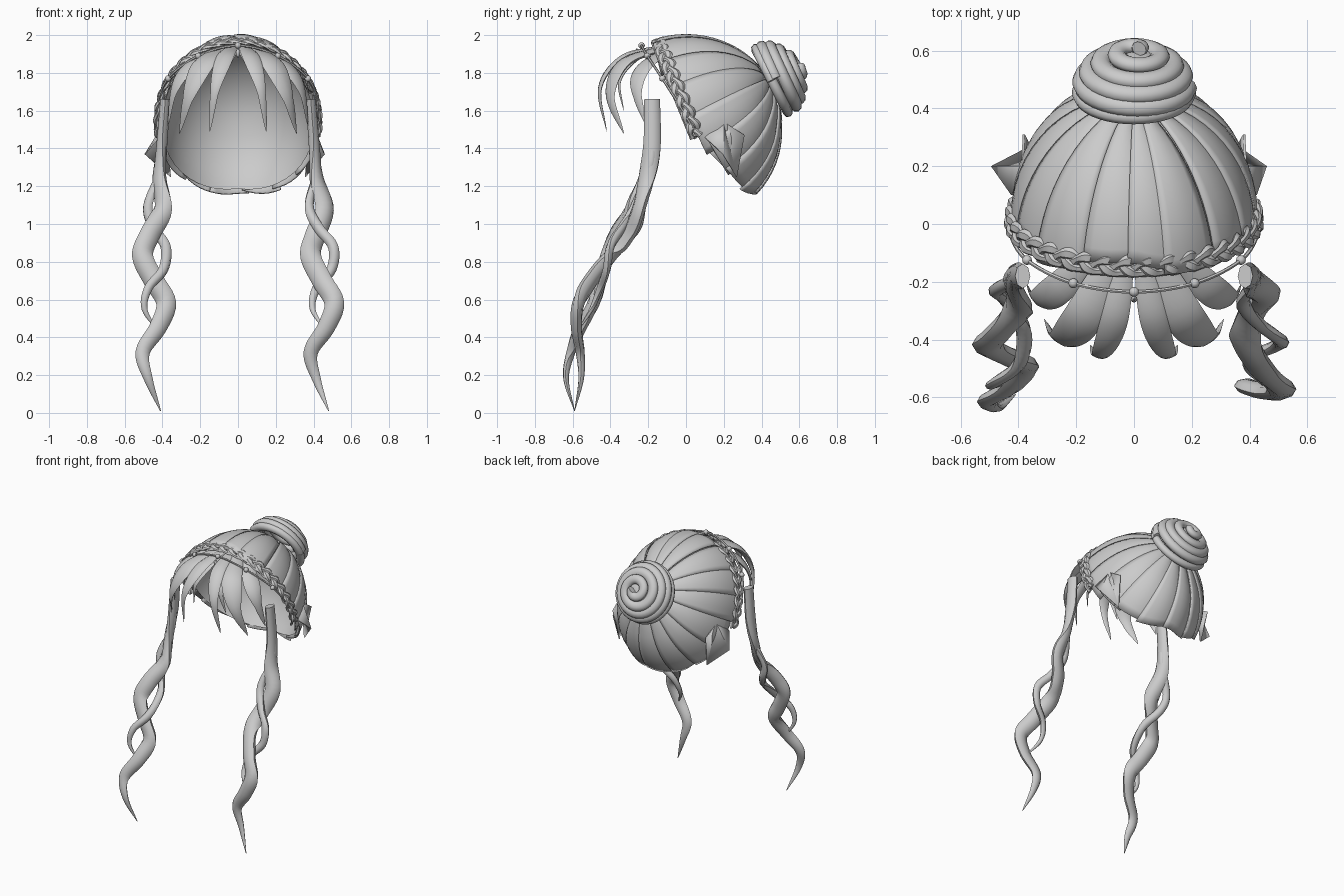
import bpy, bmesh, random
from math import sin, cos, pi, radians
from mathutils import Vector

random.seed(4)
cube = bpy.data.objects.get("Cube")
if cube:
    bpy.data.objects.remove(cube)

grey = bpy.data.materials.new("hair_grey")
grey.use_nodes = True
grey.diffuse_color = (0.6, 0.6, 0.6, 1)
grey.node_tree.nodes["Principled BSDF"].inputs["Base Color"].default_value = (0.6, 0.6, 0.6, 1)


def finish(name, bm, angle=45):
    mesh = bpy.data.meshes.new(name)
    bmesh.ops.recalc_face_normals(bm, faces=bm.faces)
    bm.to_mesh(mesh)
    bm.free()
    obj = bpy.data.objects.new(name, mesh)
    bpy.context.collection.objects.link(obj)
    mesh.materials.append(grey)
    bpy.ops.object.select_all(action='DESELECT')
    obj.select_set(True)
    bpy.context.view_layer.objects.active = obj
    bpy.ops.object.shade_smooth_by_angle(angle=radians(angle))
    return obj


def grid(bm, rows):
    """Skin a list of equal-length point rows."""
    v = [[bm.verts.new(p) for p in row] for row in rows]
    for a, b in zip(v, v[1:]):
        for j in range(len(a) - 1):
            bm.faces.new((a[j], a[j + 1], b[j + 1], b[j]))


def spline(pts, steps):
    """Catmull-Rom samples through the points."""
    p = [Vector(q) for q in pts]
    p = [2 * p[0] - p[1]] + p + [2 * p[-1] - p[-2]]
    out = []
    for a, b, c, d in zip(p, p[1:], p[2:], p[3:]):
        for k in range(steps):
            t = k / steps
            out.append(0.5 * (2 * b + (c - a) * t + (2 * a - 5 * b + 4 * c - d) * t * t
                              + (3 * b - a - 3 * c + d) * t ** 3))
    return out + [p[-2]]


def sweep(bm, path, width, thick, facing, sides=8):
    """Sweep an oval along a path; width is a function of 0..1."""
    rings, n = [], len(path) - 1
    for i, p in enumerate(path):
        tan = (path[min(i + 1, n)] - path[max(i - 1, 0)]).normalized()
        side = tan.cross(facing(p)).normalized()
        up = side.cross(tan)
        w = width(i / n)
        rings.append([bm.verts.new(p + side * w * cos(2 * pi * k / sides)
                                   + up * w * thick * sin(2 * pi * k / sides)) for k in range(sides)])
    for a, b in zip(rings, rings[1:]):
        for k in range(sides):
            m = (k + 1) % sides
            bm.faces.new((a[k], a[m], b[m], b[k]))
    bm.faces.new(rings[0])
    bm.faces.new(rings[-1])


# Hair cap: combed panels radiating from the bun
CENTRE = Vector((0, 0, 1.53))
POLE = Vector((0, 0.87, 0.5))
CROWN = Vector((0, -0.5, 0.87))


def cap_point(phi, theta, scale):
    d = POLE * cos(theta) + (Vector((cos(phi), 0, 0)) + CROWN * sin(phi)) * sin(theta)
    scale *= 1 + 0.1 * max(0, -sin(phi)) * max(0, theta - 0.6)
    return CENTRE + Vector((d.x * 0.412, d.y * 0.49, d.z * 0.458)) * scale


def cap_limit(phi):
    return radians(77 + 10 * abs(cos(phi)))


bm = bmesh.new()
grid(bm, [[cap_point(2 * pi * j / 48, cap_limit(2 * pi * j / 48) * 0.98 * i / 12, 0.975)
           for j in range(49)] for i in range(13)])
bmesh.ops.remove_doubles(bm, verts=bm.verts, dist=0.0005)
finish("cap_lining", bm)

PANELS = 16
bm = bmesh.new()
for n in range(PANELS):
    start = 2 * pi * (n + random.uniform(-0.15, 0.15)) / PANELS
    span = 2 * pi / PANELS * 1.22
    trim = random.uniform(-0.06, 0.03)
    slant = random.uniform(-0.08, 0.08)
    rows = []
    for i in range(13):
        row = []
        for j in range(7):
            u = j / 6
            phi = start + span * u
            end = cap_limit(phi) + trim + slant * (u - 0.5)
            theta = 0.2 + (end - 0.2) * i / 12
            row.append(cap_point(phi, theta, 1.003 + 0.018 * sin(pi * u) + 0.028 * u))
        rows.append(row)
    grid(bm, rows)
panels = finish("cap_panels", bm)
solid = panels.modifiers.new("thickness", 'SOLIDIFY')
solid.thickness = 0.01
solid.offset = -1

# Bun: coil wound round a domed core
AXIS = Vector((0, 0.89, 0.45)).normalized()
ACROSS = Vector((0, -0.45, 0.89)).normalized()
BASE = Vector((0, 0.455, 1.76))


def coil(t):
    r = 0.172 * cos(t * pi / 2 * 0.97) ** 0.75
    a = 2 * pi * 4 * t
    return BASE + AXIS * (0.02 + 0.15 * t ** 0.9) + Vector((1, 0, 0)) * r * cos(a) + ACROSS * r * sin(a)


bm = bmesh.new()
sweep(bm, [coil(i / 150) for i in range(151)], lambda t: 0.046 - 0.016 * t, 0.8, lambda p: AXIS, 10)
ring = [BASE + Vector((1, 0, 0)) * 0.185 * cos(2 * pi * k / 40) + ACROSS * 0.185 * sin(2 * pi * k / 40)
        for k in range(41)]
sweep(bm, ring, lambda t: 0.03, 0.9, lambda p: AXIS)
finish("bun_coil", bm, 60)
bm = bmesh.new()
grid(bm, [[BASE + AXIS * 0.15 * sin(i * pi / 16) + cos(i * pi / 16)
           * (Vector((0.17, 0, 0)) * cos(k * pi / 12) + ACROSS * 0.17 * sin(k * pi / 12))
           for k in range(25)] for i in range(9)])
bmesh.ops.remove_doubles(bm, verts=bm.verts, dist=0.0005)
finish("bun_core", bm)

# Braided band across the front of the cap
RISE = Vector((0, -0.17, 0.42))
FORWARD = Vector((0, -0.92, -0.38))


def band(a, lift=0.0):
    return Vector((0, 0.02, 1.55)) + Vector((0.43 + lift, 0, 0)) * sin(a) + RISE * (1 + lift) * cos(a)


bm = bmesh.new()
for s in range(3):
    path = []
    for i in range(181):
        a = radians(-102 + 204 * i / 180)
        w = i / 180 * 2 * pi * 7 + s * 2 * pi / 3
        path.append(band(a, 0.009 * sin(2 * w)) + FORWARD * 0.024 * sin(w))
    sweep(bm, path, lambda t: 0.018 + 0.005 * sin(t * 2 * pi * 21), 0.55, lambda p: p - CENTRE, 6)
finish("braided_band", bm, 30)

# Beaded cord and centre drop
right_beads = [(0.21, -0.205, 1.89), (0.37, -0.125, 1.77)]
beads = [(-x, y, z) for x, y, z in reversed(right_beads)] + [(0, -0.235, 1.945)] + right_beads
ends = [(0.43, -0.03, 1.62), (0.44, 0.04, 1.5)]
cord = [(-x, y, z) for x, y, z in reversed(ends)] + beads + ends
bm = bmesh.new()
sweep(bm, spline(cord, 8), lambda t: 0.007, 1, lambda p: p - CENTRE, 6)
finish("cord", bm)
bm = bmesh.new()
for b in beads:
    made = bmesh.ops.create_uvsphere(bm, u_segments=12, v_segments=8, radius=0.017)
    bmesh.ops.translate(bm, verts=made["verts"], vec=b)
made = bmesh.ops.create_icosphere(bm, subdivisions=1, radius=0.016)
bmesh.ops.scale(bm, verts=made["verts"], vec=(0.8, 0.8, 1.7))
bmesh.ops.translate(bm, verts=made["verts"], vec=(0, -0.26, 1.905))
finish("beads", bm)

# Fringe: arched tapering locks on each side
fringe = [
    ([(0.03, -0.13, 1.94), (0.07, -0.34, 1.88), (0.12, -0.455, 1.72), (0.15, -0.42, 1.49)], 0.046),
    ([(0.08, -0.13, 1.93), (0.18, -0.33, 1.85), (0.26, -0.4, 1.68), (0.31, -0.33, 1.48)], 0.068),
    ([(0.16, -0.12, 1.91), (0.27, -0.23, 1.82), (0.34, -0.26, 1.7), (0.37, -0.21, 1.52)], 0.055),
    ([(0.02, -0.12, 1.93), (0.05, -0.25, 1.88), (0.1, -0.35, 1.76), (0.13, -0.33, 1.6)], 0.03),
]
bm = bmesh.new()
for pts, w in fringe:
    for s in (-1, 1):
        path = spline([(s * x, y, z) for x, y, z in pts], 7)
        sweep(bm, path, lambda t: w * (0.6 + 0.4 * sin(pi * min(1, t * 1.4))) * (1 - t ** 4) + 0.002,
              0.28, lambda p: p - CENTRE)
finish("fringe", bm)

# Long twisted side strands: a broad lock with a thin one wound round it
# Points are (sideways wave, depth wave, centre depth, height)
broad = [(0, 0, -0.18, 1.66), (0, 0, -0.18, 1.42), (0, 0, -0.21, 1.24), (0.03, 0.02, -0.27, 1.08),
         (-0.03, 0.035, -0.34, 0.94), (-0.06, 0.01, -0.41, 0.83), (0, -0.025, -0.48, 0.7),
         (0.065, -0.04, -0.53, 0.58), (0.02, -0.01, -0.57, 0.45), (-0.06, 0.025, -0.585, 0.32),
         (-0.03, 0.04, -0.595, 0.18), (0.035, 0, -0.59, 0.01)]
thin = [(0, 0, -0.18, 1.5), (0.01, 0, -0.19, 1.3), (-0.05, -0.02, -0.25, 1.1), (-0.01, -0.04, -0.3, 0.98),
        (0.06, -0.02, -0.38, 0.88), (0.05, 0.03, -0.45, 0.76), (-0.03, 0.045, -0.5, 0.66),
        (-0.05, 0.03, -0.53, 0.55), (0.015, -0.01, -0.56, 0.44)]
for side, name in ((1, "left"), (-1, "right")):
    def turn(p):
        """Edge-on at the top, turning to face the front lower down."""
        k = min(1, max(0, (1.45 - p.z) / 0.5))
        return Vector((side * (1 - k), -k, -0.3 * k))

    bm = bmesh.new()
    for pts, w, flat in ((broad, 0.054, 0.62), (thin, 0.026, 0.8)):
        path = spline([(x + side * (0.385 + 0.06 * min(1, (1.66 - z) / 0.8)), y + side * dy, z)
                       for x, dy, y, z in pts], 6)
        sweep(bm, path, lambda t: w * (0.75 + 0.25 * sin(pi * t)) * (1 - t ** 7) + 0.002, flat, turn)
    finish(name + "_strand", bm)

# Loose flaps behind the ears
bm = bmesh.new()
for tip in (0.46, -0.495):
    s = 1 if tip > 0 else -1
    bm.faces.new([bm.verts.new(p) for p in ((tip, 0.2, 1.37), (s * 0.425, 0.1, 1.46), (s * 0.39, 0.2, 1.54),
                                            (s * 0.385, 0.31, 1.47), (s * 0.36, 0.27, 1.25))])
bmesh.ops.triangulate(bm, faces=bm.faces)
flap = finish("side_flaps", bm)
flap.modifiers.new("thickness", 'SOLIDIFY').thickness = 0.008
